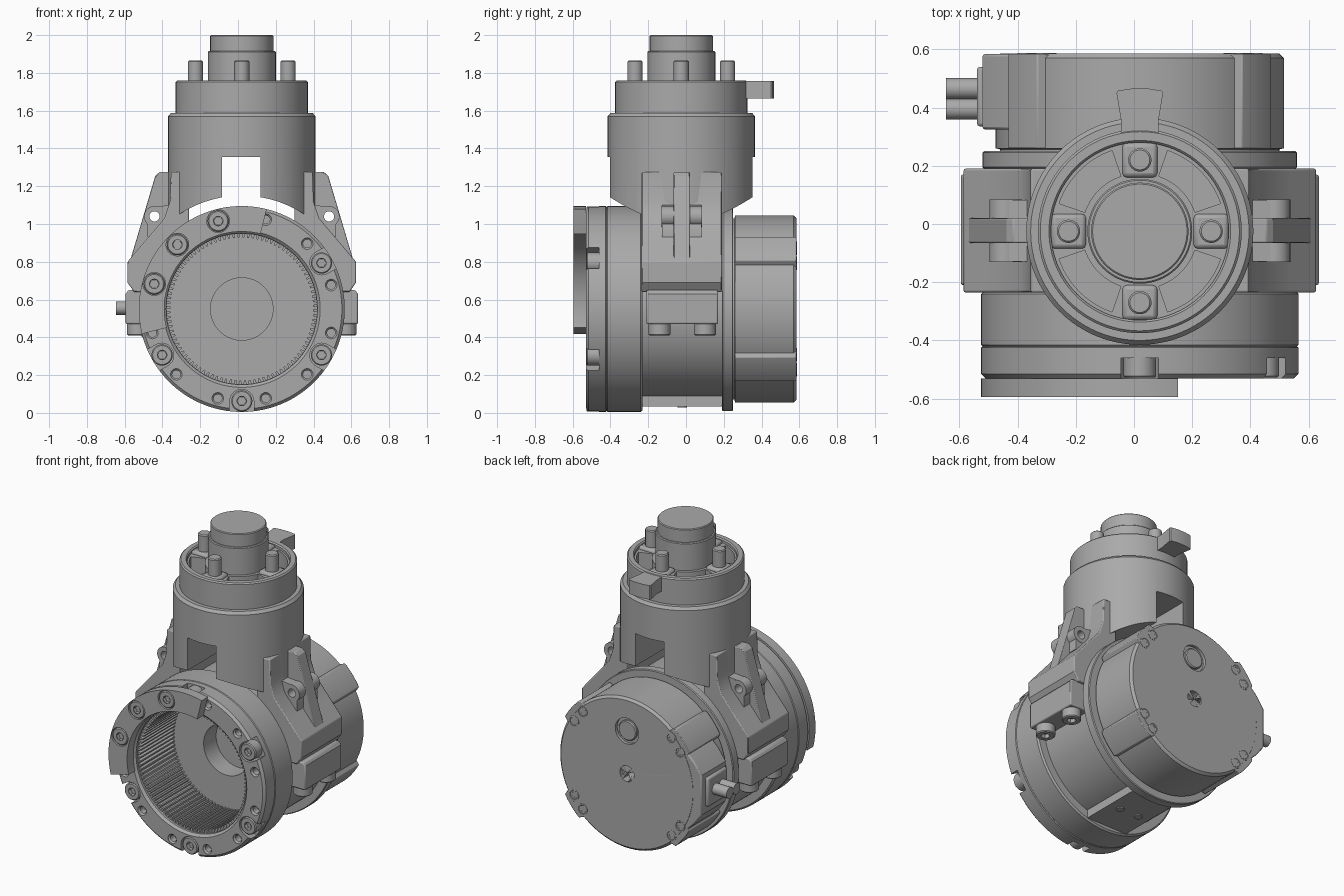
import bpy, bmesh
from math import sin, cos, pi, radians
from mathutils import Matrix, Vector

if "Cube" in bpy.data.objects:
    bpy.data.objects.remove(bpy.data.objects["Cube"])

CX, CZ, TY = 0.02, 0.55, -0.025       # body axis (x, z) and tower axis y

grey = bpy.data.materials.new("machined grey")
grey.use_nodes = True
grey.diffuse_color = (0.4, 0.4, 0.4, 1)
grey.node_tree.nodes["Principled BSDF"].inputs["Base Color"].default_value = (0.4, 0.4, 0.4, 1)

# Local z turned to point along +y or +x
TURN = {"z": Matrix(), "y": Matrix.Rotation(-pi / 2, 4, "X"), "x": Matrix.Rotation(pi / 2, 4, "Y")}


def finish(name, bm, bevel=0):
    bmesh.ops.recalc_face_normals(bm, faces=bm.faces)
    mesh = bpy.data.meshes.new(name)
    bm.to_mesh(mesh)
    bm.free()
    ob = bpy.data.objects.new(name, mesh)
    bpy.context.collection.objects.link(ob)
    mesh.materials.append(grey)
    if bevel:
        mod = ob.modifiers.new("edge", "BEVEL")
        mod.width, mod.segments, mod.limit_method = bevel, 2, "ANGLE"
        mod.angle_limit = radians(40)
    return ob


def smooth(ob):
    bpy.ops.object.select_all(action="DESELECT")
    ob.select_set(True)
    bpy.context.view_layer.objects.active = ob
    bpy.ops.object.shade_smooth_by_angle(angle=radians(30))
    return ob


def lathe(name, profile, at, axis="z", n=96):
    """Revolve (radius, height) points about an axis through a place."""
    bm = bmesh.new()
    vs = [bm.verts.new((r, 0, h)) for r, h in profile]
    es = [bm.edges.new(p) for p in zip(vs, vs[1:])]
    bmesh.ops.spin(bm, geom=vs + es, cent=(0, 0, 0), axis=(0, 0, 1), angle=2 * pi, steps=n)
    bmesh.ops.remove_doubles(bm, verts=bm.verts, dist=1e-5)
    bm.transform(Matrix.Translation(at) @ TURN[axis])
    return smooth(finish(name, bm))


def rod(name, r, length, at, axis="z", n=32, chamfer=0.006):
    c = chamfer
    rim = [(r, length - c), (r - c, length)] if c else [(r, length)]
    return lathe(name, [(0, 0), (r, 0)] + rim + [(0, length)], at, axis, n)


def prism(name, pts, lo, hi, axis="z", bevel=0):
    """Extrude an outline: (x, y) along z, or (x, z) along y."""
    bm = bmesh.new()
    to3d = (lambda a, b: (a, b, lo)) if axis == "z" else (lambda a, b: (a, lo, b))
    face = bm.faces.new([bm.verts.new(to3d(*p)) for p in pts])
    new = bmesh.ops.extrude_face_region(bm, geom=[face])["geom"]
    shift = Vector((0, 0, hi - lo) if axis == "z" else (0, hi - lo, 0))
    bmesh.ops.translate(bm, vec=shift, verts=[v for v in new if isinstance(v, bmesh.types.BMVert)])
    return smooth(finish(name, bm, bevel))


def box(name, x, y, z, bevel=0):
    return prism(name, [(x[0], y[0]), (x[1], y[0]), (x[1], y[1]), (x[0], y[1])], *z, bevel=bevel)


def arc(r, a, b, n, cx=CX, cy=CZ):
    return [(cx + r * cos(radians(a + (b - a) * i / n)), cy + r * sin(radians(a + (b - a) * i / n)))
            for i in range(n + 1)]


def sector(r0, r1, a, b, cx, cy, n=24):
    return arc(r1, a, b, n, cx, cy) + arc(r0, b, a, n, cx, cy)


def polar(r, deg, y):
    return (CX + r * cos(radians(deg)), y, CZ + r * sin(radians(deg)))


def rim_slot(deg):
    """Outline, half round inside, that opens a screw pocket through the rim."""
    x, _, z = polar(.49, deg, 0)
    ox, _, oz = polar(.13, deg, 0)
    pts = arc(.064, deg + 90, deg + 270, 16, x, z)
    return pts + [(px + ox - CX, pz + oz - CZ) for px, pz in (pts[-1], pts[0])]


def cut(target, *cutters):
    for c in cutters:
        mod = target.modifiers.new("cut", "BOOLEAN")
        mod.operation, mod.solver, mod.object = "DIFFERENCE", "EXACT", c
        bpy.context.view_layer.objects.active = target
        bpy.ops.object.modifier_apply(modifier=mod.name)
        bpy.data.objects.remove(c)
    smooth(target)


def socket_screw(name, r, length, at, axis="y"):
    """Cap screw with a hexagonal socket; the head faces the axis start."""
    h = r * 0.45
    lathe(name, [(0, length), (r, length), (r, 0.006), (r - 0.006, 0), (h, 0)], at, axis, 32)
    lathe(name + "_socket", [(h * 1.06, 0), (h, 0.025), (0, 0.025)], at, axis, 6)


# Main body: toothed bore at the front, waist, rear flange
body = lathe("main_body", [
    (0, -.02), (.165, -.02), (.165, -.15), (.4, -.15), (.4, -.515), (.415, -.53), (.53, -.53),
    (.545, -.515), (.545, -.425), (.54, -.42), (.545, -.415), (.545, -.24), (.535, -.23),
    (.485, -.23), (.485, .19), (.535, .19), (.54, .195), (.54, .245), (.535, .25), (.48, .25),
    (.48, .34), (0, .34)], (CX, 0, CZ), "y", 128)
screw_angles = (-90, -30, 30, 90, 210)
hole_angles = (-135, -105, -75, -45, -15, 15, 45, 75, 195)
cut(body, *[prism("cutter", rim_slot(a), -.55, -.46, "y") for a in screw_angles],
    *[rod("cutter", .031, .08, polar(.49, a, -.55), "y", 24, 0) for a in hole_angles])
for a in screw_angles:
    socket_screw("rim_screw", .056, .08, polar(.487, a, -.528))
for a in hole_angles:
    lathe("rim_hole_bush", [(.031, -.528), (.022, -.518), (.022, -.475)], polar(.49, a, 0), "y", 24)

# Internal gear teeth
teeth = 96
gear_in = [p for i in range(teeth) for p in (
    arc(.398, i * 360 / teeth, (i + .35) * 360 / teeth, 1)
    + arc(.378, (i + .5) * 360 / teeth, (i + .85) * 360 / teeth, 1))]
bm = bmesh.new()
rings = [[bm.verts.new((x, y, z)) for x, z in gear_in] for y in (-.5, -.15)]
rings.insert(0, [bm.verts.new((x, -.5, z)) for x, z in
                 [(CX + (x - CX) * 1.06, CZ + (z - CZ) * 1.06) for x, z in gear_in]])
for a, b in zip(rings, rings[1:]):
    for i in range(len(a)):
        j = (i + 1) % len(a)
        bm.faces.new((a[i], a[j], b[j], b[i]))
finish("gear_teeth", bm)

# Curved front plate with three screws
plate = prism("front_arc_plate", sector(.41, .545, 76, 194, CX, CZ, 48), -.595, -.53, "y")
cut(plate, *[rod("cutter", .06, .05, polar(.482, a, -.62), "y", chamfer=0) for a in (105, 135, 164)])
for a in (105, 135, 164):
    socket_screw("plate_screw", .056, .05, polar(.482, a, -.592))

# Flat foot pad under the waist
box("foot_pad", (CX - .15, CX + .15), (-.235, .195), (.035, .12))
for x in (-.07, .07):
    rod("foot_plug", .025, .02, (CX + x, -.02, .028), n=20)

# Rear housing with corner ears that carry screw pairs
rear = lathe("rear_housing", [(0, .25), (.475, .25), (.475, .255), (.495, .26), (.495, .57),
                              (.48, .585), (0, .585)], (CX, 0, CZ), "y", 128)
cut(rear, rod("cutter", .052, .2, (CX, .5, CZ), "y", chamfer=0),
    rod("cutter", .085, .2, (CX, .565, CZ + .28), "y", chamfer=0))
rod("rear_button", .065, .02, (CX, .562, CZ + .28), "y")
for base in (38.5, 141.5, 218.5, 321.5):
    ear = [(CX, CZ)] + arc(.46, base - 14, base - 13, 1) + arc(.52, base - 9, base + 9, 10)
    ear += arc(.46, base + 13, base + 14, 1)
    prism("rear_ear", ear, .26, .584, "y", .008)
    for a in (base - 6.3, base + 6.3):
        lathe("rear_screw", [(.036, .006), (.036, .012), (.028, .013), (.026, .011), (.015, .011),
                             (.012, 0), (0, 0)], polar(.455, a, .575), "y", 24)

# Side bulge of the housing with connector flange and two cable stubs
prism("connector_bulge", [(-.3, .8), (-.42, .8), (-.47, .75), (-.52, .68), (-.52, .42), (-.47, .35),
                          (-.42, .3), (-.3, .3)], .325, .584, "y", .008)
box("connector_flange", (-.54, -.5), (.335, .54), (.46, .65), .012)
for y in (.395, .465):
    rod("cable_stub", .036, .13, (-.645, y, .555), "x", chamfer=0)

# Tower: saddle-cut sleeve with a front-to-back opening
tower = lathe("tower_sleeve", [(0, .95), (.39, .95), (.39, 1.57), (.375, 1.588), (0, 1.588)], (CX, TY, 0))
cut(tower, rod("cutter", .6, 1.2, (CX, -.6, CZ), "y", 128, 0),
    box("cutter", (-.085, .12), (-.6, .6), (.9, 1.355)))

# Pocketed top ring with the flared tab
ring = lathe("top_ring", [(0, 1.57), (.35, 1.57), (.35, 1.752), (.342, 1.76), (.312, 1.76),
                          (.305, 1.752), (.305, 1.735), (0, 1.735)], (CX, TY, 0))
cut(ring, *[prism("cutter", sector(.2, .293, a - 26, a + 26, CX, TY), 1.62, 1.85)
            for a in (45, 135, 225, 315)])
tab = [(.065, .3), (.065, .36), (.08, .45), (.075, .458), (.03, .465)]
prism("top_tab", [(CX + x, y) for x, y in tab] + [(CX - x, y) for x, y in tab[::-1]], 1.665, 1.757)

# Centre shaft and four pins on pads
lathe("centre_shaft", [(0, 1.6), (.18, 1.6), (.18, 1.91), (.175, 1.915), (.167, 1.915),
                       (.167, 1.995), (.162, 2), (0, 2)], (CX, TY, 0))
for dx, dy in ((1, 0), (-1, 0), (0, 1), (0, -1)):
    x, y = CX + .245 * dx, TY + .245 * dy
    box("pin_pad", (x - .06, x + .06), (y - .06, y + .06), (1.65, 1.755), .015)
    rod("top_pin", .04, .155, (x, y, 1.71))

# Side brackets, mirrored about the body axis
for s in (-1, 1):
    def side(*pts):
        return [(CX + s * x, z) for x, z in pts]
    prism("bracket_body", side((.28, .9), (.28, 1.275), (.375, 1.275), (.38, 1.12), (.41, 1.03),
                               (.52, .9), (.605, .8), (.605, .69), (.57, .64), (.4, .64)),
          -.235, .19, "y", .006)
    rib = prism("bracket_rib", side((.34, .81), (.34, 1.275), (.435, 1.275), (.458, 1.255), (.59, .81)),
                -.065, .02, "y", .005)
    lug = lathe("bracket_lug", [(0, -.13), (.055, -.13), (.055, .085), (0, .085)],
                (CX + s * .462, 0, 1.04), "y", 32)
    web = prism("lug_web", side((.38, .93), (.38, 1.1), (.45, 1.093), (.5, 1.0), (.5, .93)),
                -.128, .083, "y")
    for part in (rib, lug, web):
        cut(part, rod("cutter", .027, .6, (CX + s * .462, -.3, 1.04), "y", 24, 0))
    prism("clamp_lug", side((.42, .65), (.6, .65), (.615, .63), (.615, .47), (.42, .47)),
          -.21, .17, "y", .008)
    for y in (-.14, .1):
        socket_screw("clamp_screw", .058, .08, (CX + s * .55, y, .41), "z")
